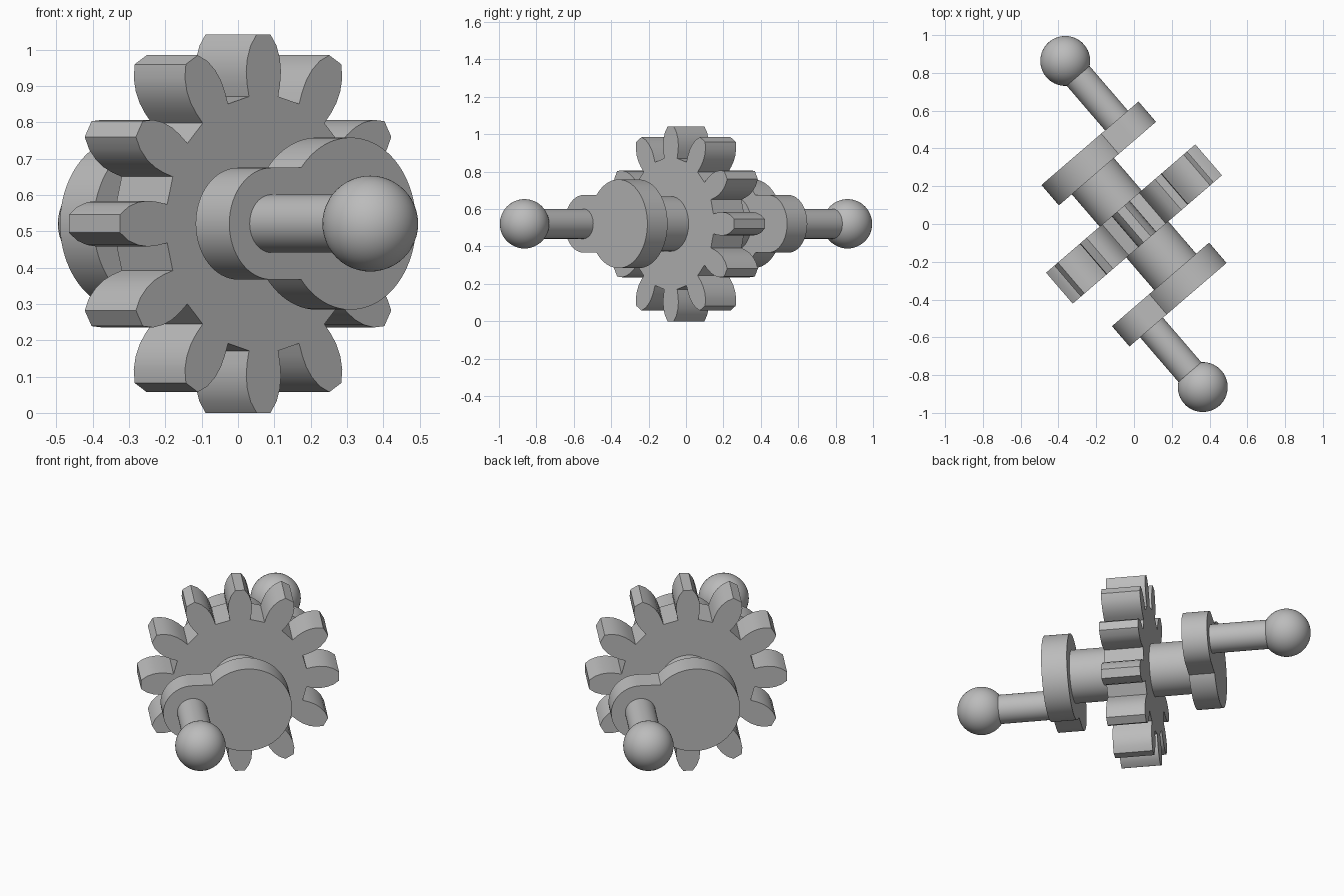
import bpy, bmesh
from math import sin, cos, pi, radians, asin, sqrt
from mathutils import Matrix

cube = bpy.data.objects.get("Cube")
if cube:
    bpy.data.objects.remove(cube, do_unlink=True)

CENTRE_Z = 0.521
PLACE = Matrix.Translation((0, 0, CENTRE_Z)) @ Matrix.Rotation(radians(40.7), 4, 'Z')

grey = bpy.data.materials.new("plain_grey")
grey.use_nodes = True
GREY = (0.50, 0.50, 0.50, 1)
grey.diffuse_color = GREY
grey.node_tree.nodes["Principled BSDF"].inputs["Base Color"].default_value = GREY


def finish(name, bm, turn):
    """Place a part along the axle, turned about the upright axis."""
    bmesh.ops.recalc_face_normals(bm, faces=bm.faces)
    bm.transform(PLACE @ Matrix.Rotation(turn, 4, 'Z'))
    mesh = bpy.data.meshes.new(name)
    bm.to_mesh(mesh)
    bm.free()
    mesh.materials.append(grey)
    ob = bpy.data.objects.new(name, mesh)
    bpy.context.collection.objects.link(ob)
    bpy.ops.object.select_all(action='DESELECT')
    ob.select_set(True)
    bpy.context.view_layer.objects.active = ob
    bpy.ops.object.shade_smooth_by_angle(angle=radians(30))


def plate(name, outline, y0, y1, turn=0):
    """Extrude an x-z outline along y."""
    bm = bmesh.new()
    face = bm.faces.new([bm.verts.new((x, y0, z)) for x, z in outline])
    out = bmesh.ops.extrude_face_region(bm, geom=[face])
    verts = [v for v in out["geom"] if isinstance(v, bmesh.types.BMVert)]
    bmesh.ops.translate(bm, verts=verts, vec=(0, y1 - y0, 0))
    finish(name, bm, turn)


def arc(cx, r, start, end, n):
    return [(cx + r * cos(start + (end - start) * i / n),
             r * sin(start + (end - start) * i / n)) for i in range(n + 1)]


def circle(cx, r, n=64):
    return arc(cx, r, 0, 2 * pi, n)[:-1]


# Gear wheel: one bulging tooth flank, mirrored and repeated
TEETH = 12
flank = [(0.053, 0.35), (0.060, 0.385), (0.063, 0.42),
         (0.059, 0.455), (0.047, 0.49), (0.025, 0.521)]
tooth = [(-x, z) for x, z in flank] + flank[::-1]
gear = []
for i in range(TEETH):
    t = 2 * pi * i / TEETH
    gear += [(x * cos(t) + z * sin(t), z * cos(t) - x * sin(t)) for x, z in tooth]
plate("gear_wheel", gear, -0.108, 0.108)

# Crank outline: large disc with a rounded arm to one side
DISC, ARM, OFFSET = 0.237, 0.154, -0.287
meet = pi - asin(ARM / DISC)
crank = arc(0, DISC, -meet, meet, 64) + arc(OFFSET, ARM, pi / 2, 3 * pi / 2, 32)

# Both sides are the same, turned half round
for side, turn in (("front", 0), ("back", pi)):
    plate(side + "_axle", circle(0, 0.147), -0.34, -0.10, turn)
    plate(side + "_crank", crank, -0.476, -0.334, turn)
    plate(side + "_handle", circle(OFFSET, 0.08, 48), -0.85, -0.47, turn)
    bm = bmesh.new()
    bmesh.ops.create_uvsphere(bm, u_segments=48, v_segments=24, radius=0.132)
    bmesh.ops.translate(bm, verts=bm.verts, vec=(OFFSET, -0.892, 0))
    finish(side + "_knob", bm, turn)
